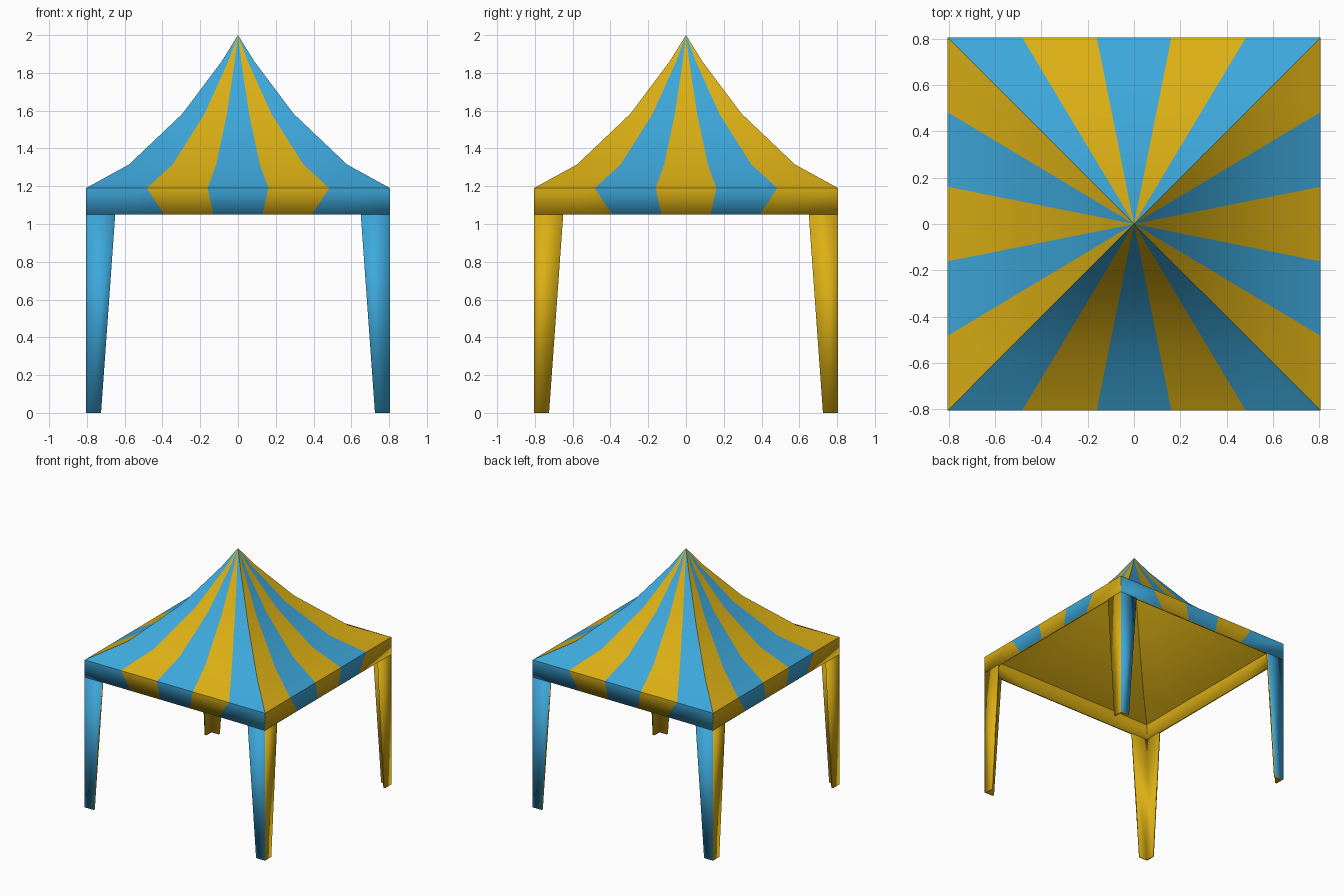
import bpy, bmesh, math
from mathutils import Vector, Matrix

if "Cube" in bpy.data.objects:
    bpy.data.objects.remove(bpy.data.objects["Cube"])

HALF = 0.805
THICK = 0.015
STRIPES = (-1, -0.6, -0.2, 0.2, 0.6, 1)
# (half width, height) of each ring, from valance hem to just below the peak
PROFILE = ((HALF, 1.05), (HALF, 1.19), (0.577, 1.315), (0.295, 1.583), (0.087, 1.86))
PEAK = Vector((0, 0, 2))


def material(name, rgb):
    mat = bpy.data.materials.new(name)
    mat.diffuse_color = (*rgb, 1)
    mat.use_nodes = True
    mat.node_tree.nodes["Principled BSDF"].inputs["Base Color"].default_value = mat.diffuse_color
    return mat


BLUE = material("blue_cloth", (0.047, 0.39, 0.71))
YELLOW = material("yellow_cloth", (0.71, 0.43, 0.007))


def cloth_object(name, bm):
    """Weld the panels, then thicken inward with a yellow lining."""
    bmesh.ops.remove_doubles(bm, verts=bm.verts, dist=0.0005)
    bmesh.ops.recalc_face_normals(bm, faces=bm.faces)
    if sum(f.normal.dot(f.calc_center_median() - Vector((0, 0, 0.5))) for f in bm.faces) < 0:
        bmesh.ops.reverse_faces(bm, faces=bm.faces)
    mesh = bpy.data.meshes.new(name)
    bm.to_mesh(mesh)
    bm.free()
    mesh.materials.append(BLUE)
    mesh.materials.append(YELLOW)
    obj = bpy.data.objects.new(name, mesh)
    bpy.context.collection.objects.link(obj)
    bpy.ops.object.select_all(action='DESELECT')
    obj.select_set(True)
    bpy.context.view_layer.objects.active = obj
    bpy.ops.object.shade_smooth_by_angle(angle=math.radians(30))
    solid = obj.modifiers.new("thickness", 'SOLIDIFY')
    solid.thickness = THICK
    solid.offset = -1
    solid.use_even_offset = True
    solid.material_offset = 1
    solid.material_offset_rim = 1
    return obj


def panel(bm, points, colour):
    face = bm.faces.new([bm.verts.new(p) for p in points])
    face.material_index = colour


# Striped roof and valance: the same five stripes on all four sides
bm = bmesh.new()
for side in range(4):
    turn = Matrix.Rotation(side * math.pi / 2, 3, 'Z')

    def point(ring, t):
        width, z = PROFILE[ring]
        # the hem's stripes narrow toward the middle, leaving wide corners
        x = width * t * (0.81 if ring == 0 and abs(t) < 1 else 1)
        return turn @ Vector((x, -width, z))

    for i, (a, b) in enumerate(zip(STRIPES, STRIPES[1:])):
        colour = (i + side) % 2
        for r in range(len(PROFILE) - 1):
            panel(bm, (point(r, a), point(r, b), point(r + 1, b), point(r + 1, a)), colour)
        panel(bm, (point(len(PROFILE) - 1, a), point(len(PROFILE) - 1, b), PEAK), colour)
    # corner stripes run on to the leg edge along the hem
    # (the hem points are separated by the leg top below)
# slide: split the hem edge at each leg's inner top corner
bm_hem = 0.65
bmesh.ops.remove_doubles(bm, verts=bm.verts, dist=0.0005)
canopy = cloth_object("striped_canopy", bm)

# Corner legs: two tapered panels meeting at a right angle, mirrored to four corners
bm = bmesh.new()
outline = ((HALF, 0), (HALF, 1.05), (bm_hem, 1.05), (0.725, 0))
panel(bm, [(u, HALF, z) for u, z in outline], 0)
panel(bm, [(HALF, u, z) for u, z in reversed(outline)], 1)
legs = cloth_object("corner_legs", bm)
mirror = legs.modifiers.new("four_corners", 'MIRROR')
mirror.use_axis = (True, True, False)
